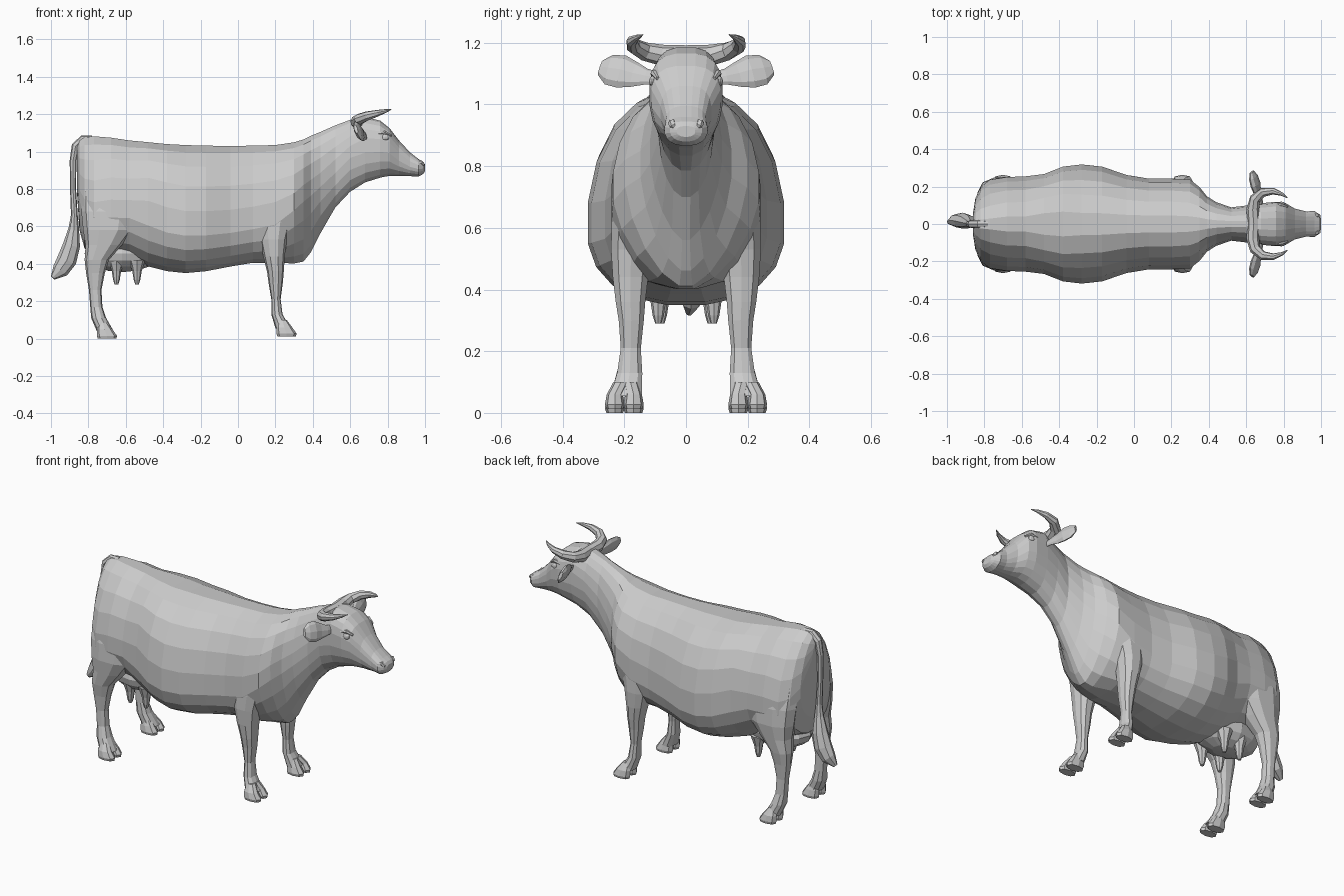
import bpy, bmesh
from math import sin, cos, pi, copysign
from mathutils import Vector


def loft(name, rings):
    """Skin a list of equal-length point rings and cap both ends."""
    bm = bmesh.new()
    vs = [[bm.verts.new(p) for p in r] for r in rings]
    n = len(vs[0])
    for a, b in zip(vs, vs[1:]):
        for i in range(n):
            j = (i + 1) % n
            bm.faces.new((a[i], a[j], b[j], b[i]))
    bm.faces.new(vs[0])
    bm.faces.new(vs[-1])
    bmesh.ops.recalc_face_normals(bm, faces=bm.faces)
    me = bpy.data.meshes.new(name)
    bm.to_mesh(me)
    bm.free()
    ob = bpy.data.objects.new(name, me)
    bpy.context.collection.objects.link(ob)
    return ob


def spow(v, n):
    return copysign(abs(v) ** (2 / n), v)


def roundness(x):
    """Upper and lower squareness of the body section along its length."""
    if x < -.75:
        return 1.75, 1.9      # rump: narrow towards the tail head
    if x < -.53:
        return 2.0, 1.9       # thighs: tapered under the flank
    if x < -.33:
        return 2.4, 2.1       # hip bones
    if x < .25:
        return 2.2, 2.3       # barrel
    if x < .46:
        return 2.1, 1.65      # chest: keel-shaped below
    return (2.1, 2.0) if x < .63 else (2.8, 2.2)   # neck, head


def body_ring(x, top, bot, hw, zc, n=20):
    """Upright section with separate upper and lower halves."""
    out = []
    for i in range(n):
        a = 2 * pi * (i + 0.5) / n - pi / 2
        up = sin(a) > 0
        e = roundness(x)[0 if up else 1]
        h = top - zc if up else zc - bot
        out.append((x, hw * spow(cos(a), e), zc + h * spow(sin(a), e) * 1.01))
    return out


def leg_ring(s, z, x0, x1, y0, y1, n=10, e=2.3):
    """Level section filling the given x and y extents."""
    return [((x0 + x1) / 2 + (x1 - x0) / 2 * spow(cos(2 * pi * i / n), e),
             s * ((y0 + y1) / 2 + (y1 - y0) / 2 * spow(sin(2 * pi * i / n), e)), z) for i in range(n)]


def tube(name, pts, ref, flat=1.0, n=8):
    """Tapered tube through (x, y, z, radius) points; ref sets the wide axis."""
    cs = [Vector(p[:3]) for p in pts]
    rings = []
    for i, p in enumerate(pts):
        t = (cs[min(i + 1, len(cs) - 1)] - cs[max(i - 1, 0)]).normalized()
        u = Vector(ref)
        u = (u - t * u.dot(t)).normalized()
        v = t.cross(u)
        rings.append([cs[i] + p[3] * (cos(2 * pi * k / n) * u + flat * sin(2 * pi * k / n) * v)
                      for k in range(n)])
    return loft(name, rings)


def blob(name, loc, scale, seg=12, rng=8):
    bm = bmesh.new()
    bmesh.ops.create_uvsphere(bm, u_segments=seg, v_segments=rng, radius=1)
    me = bpy.data.meshes.new(name)
    bm.to_mesh(me)
    bm.free()
    ob = bpy.data.objects.new(name, me)
    ob.location, ob.scale = loc, scale
    bpy.context.collection.objects.link(ob)
    return ob


# Trunk, neck and head as one skin: x, top, bottom, half width, widest height
BODY = [
    (-.862, 1.03, .80, .05, .92), (-.848, 1.06, .58, .14, .76), (-.82, 1.078, .48, .20, .70),
    (-.77, 1.083, .46, .24, .68), (-.68, 1.075, .45, .254, .68), (-.58, 1.06, .43, .258, .68),
    (-.48, 1.05, .385, .27, .65), (-.38, 1.04, .36, .31, .61), (-.28, 1.035, .35, .322, .60),
    (-.17, 1.032, .36, .31, .60), (-.04, 1.03, .385, .265, .61), (.08, 1.032, .405, .245, .63),
    (.20, 1.035, .405, .245, .66), (.30, 1.05, .40, .24, .72), (.35, 1.065, .41, .20, .77),
    (.39, 1.085, .46, .15, .80), (.44, 1.105, .56, .118, .84), (.52, 1.14, .70, .09, .92),
    (.60, 1.17, .785, .10, 1.0), (.68, 1.185, .835, .112, 1.03), (.76, 1.165, .86, .12, 1.03),
    (.81, 1.125, .87, .113, 1.02), (.86, 1.06, .87, .083, .97), (.92, .995, .868, .068, .93),
    (.965, .96, .866, .07, .915), (.99, .945, .88, .052, .915), (1.0, .93, .895, .03, .912),
]
loft("body_and_head", [body_ring(*s) for s in BODY])

# Leg sections from top down: z, x range, y range
HIND = [
    (.82, -.838, -.56, .08, .21), (.68, -.838, -.53, .08, .25), (.58, -.828, -.555, .09, .255),
    (.50, -.815, -.62, .10, .245), (.42, -.82, -.69, .125, .235), (.35, -.812, -.712, .14, .222),
    (.26, -.797, -.73, .15, .213), (.17, -.79, -.725, .15, .215), (.11, -.785, -.705, .145, .232),
    (.04, -.755, -.665, .148, .25),
]
FORE = [
    (.82, .15, .31, .10, .205), (.70, .115, .305, .10, .23), (.62, .10, .285, .10, .244),
    (.53, .115, .262, .11, .246), (.44, .135, .25, .12, .24), (.36, .155, .245, .13, .23),
    (.30, .163, .24, .135, .22), (.21, .178, .228, .145, .213), (.13, .178, .238, .14, .225),
    (.055, .20, .28, .14, .248),
]

for s, side in ((1, "left"), (-1, "right")):
    for leg, rows, x, z in (("hind", HIND, -.755, .003), ("front", FORE, .205, .015)):
        loft(f"{leg}_leg_{side}", [leg_ring(s, *r) for r in rows])
        # Cloven hoof: two touching toes
        for toe, y0, y1 in (("inner", .137, .203), ("outer", .199, .263)):
            ym = (y0 + y1 + .38) / 4
            loft(f"{leg}_hoof_{toe}_{side}", [
                leg_ring(s, z + .085, x + .01, x + .055, ym - .025, ym + .025, 8),
                leg_ring(s, z + .045, x, x + .085, y0 + .006, y1 - .006, 8),
                leg_ring(s, z + .012, x, x + .108, y0, y1, 8),
                leg_ring(s, z - .003, x + .005, x + .105, y0 + .005, y1 - .005, 8)])

    # Horn sweeping out, forward and in
    tube(f"horn_{side}", [
        (.64, 0, 1.158, .034), (.635, s * .08, 1.16, .034), (.648, s * .135, 1.172, .030),
        (.69, s * .17, 1.19, .025), (.745, s * .175, 1.205, .018), (.79, s * .16, 1.217, .010),
        (.82, s * .14, 1.226, .002)], (0, .2, 1))

    # Leaf-shaped ear
    tube(f"ear_{side}", [
        (.68, s * .09, 1.085, .022), (.675, s * .13, 1.09, .028), (.66, s * .17, 1.097, .044),
        (.65, s * .21, 1.107, .057), (.638, s * .25, 1.113, .052), (.63, s * .278, 1.12, .026)],
        (-.4, 0, 1), .35)

    # Eye, brow and nostril
    blob(f"eye_{side}", (.787, s * .106, 1.075), (.022, .014, .018), 10, 6)
    tube(f"brow_{side}", [(.75, s * .108, 1.095, .006), (.785, s * .104, 1.102, .011),
                          (.82, s * .092, 1.085, .006)], (0, 1, 0), n=6)
    tube(f"nostril_{side}", [(.962, s * .052, .94, .008), (.979, s * .046, .94, .013),
                             (.987, s * .042, .93, .012), (.988, s * .036, .918, .004)], (0, 1, 0), n=6)

    # Teats
    for part, x, y in (("front", -.54, .09), ("rear", -.65, .08)):
        tube(f"teat_{part}_{side}", [(x, s * y, .42, .045), (x, s * y, .36, .025),
                                     (x, s * y, .315, .018), (x, s * y, .29, .010)], (1, 0, 0))

# Udder
blob("udder", (-.62, 0, .455), (.20, .14, .10))

# Tail and its tuft
tube("tail", [(-.78, 0, 1.065, .02), (-.83, 0, 1.065, .022), (-.868, 0, 1.03, .022),
              (-.882, 0, .95, .018), (-.882, 0, .80, .016), (-.875, 0, .66, .018),
              (-.878, .005, .58, .024)], (0, 1, 0))
tube("tail_tuft", [(-.875, .003, .66, .018), (-.878, .005, .59, .028), (-.89, .012, .50, .046),
                   (-.915, .018, .42, .053), (-.95, .018, .365, .045), (-.99, .01, .325, .014)],
     (1, 0, 0), .8)
